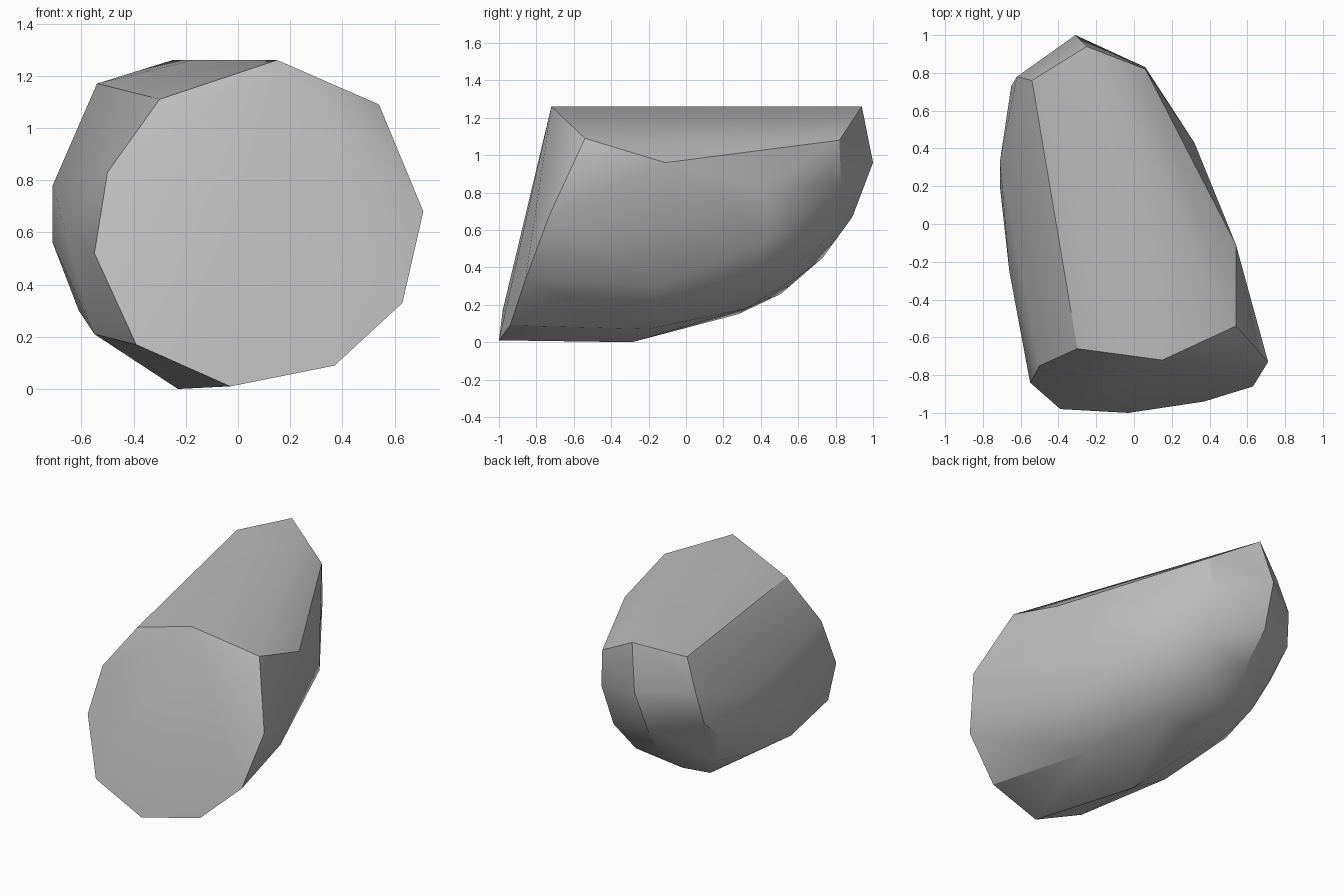
import bpy
import bmesh
import math

default_cube = bpy.data.objects.get("Cube")
if default_cube:
    bpy.data.objects.remove(default_cube, do_unlink=True)


def make_material(name, grey):
    """Flat neutral colour, the same in viewport and render."""
    material = bpy.data.materials.new(name)
    material.use_nodes = True
    colour = (grey, grey, grey, 1)
    material.diffuse_color = colour
    shader = next(n for n in material.node_tree.nodes if n.type == 'BSDF_PRINCIPLED')
    shader.inputs["Base Color"].default_value = colour
    return material


def convex_stone(name, outlines, material, sharp_angle):
    """Wrap the corner outlines in one convex skin and keep its hard edges."""
    bm = bmesh.new()
    corners = [bm.verts.new(corner) for outline in outlines for corner in outline]
    wrapped = bmesh.ops.convex_hull(bm, input=corners)
    unused = set(wrapped["geom_interior"]) | set(wrapped["geom_unused"])
    loose = [item for item in unused if isinstance(item, bmesh.types.BMVert)]
    bmesh.ops.delete(bm, geom=loose, context='VERTS')
    bmesh.ops.recalc_face_normals(bm, faces=bm.faces)

    mesh = bpy.data.meshes.new(name)
    bm.to_mesh(mesh)
    bm.free()
    mesh.materials.append(material)

    stone = bpy.data.objects.new(name, mesh)
    bpy.context.collection.objects.link(stone)
    bpy.ops.object.select_all(action='DESELECT')
    stone.select_set(True)
    bpy.context.view_layer.objects.active = stone
    bpy.ops.object.shade_smooth_by_angle(angle=math.radians(sharp_angle))
    return stone


# Rim of the broad, slanted front face
front_rim = [
    (-.3, -.66, 1.11), (.15, -.72, 1.26), (.54, -.54, 1.09), (.71, -.73, .68),
    (.63, -.86, .33), (.37, -.94, .09), (-.03, -1, .01), (-.39, -.98, .17),
    (-.55, -.84, .52), (-.5, -.75, .83),
]

# Ridge along the top and down the middle of the back
back_ridge = [
    (-.17, .5, 1.26), (-.25, .94, 1.26), (-.31, 1, .96),
    (-.33, .89, .67), (-.3, .73, .45), (-.33, .51, .26),
]

# Back edge on the left and on the right
back_left_edge = [
    (.06, .82, 1.08), (.06, .83, .84), (.03, .74, .55), (-.04, .6, .35),
]
back_right_edge = [
    (-.54, .76, 1.17), (-.62, .78, .95), (-.65, .73, .73),
    (-.66, .55, .57), (-.57, .48, .36),
]

# Bulge of the two flanks
left_flank = [
    (.54, -.11, .96), (.32, .43, .84), (.31, .44, .56),
    (.2, .4, .34), (.42, -.14, .3),
]
right_flank = [
    (-.66, -.25, .6), (-.71, .33, .78), (-.71, .2, .56), (-.61, .17, .3),
]

# Rounded underside
underside = [
    (-.55, -.35, .21), (-.23, -.29, 0), (.2, -.2, .07),
    (0, .32, .18), (-.38, .28, .15),
]

stone_grey = make_material("stone grey", .5)
convex_stone(
    "stone_chunk",
    [front_rim, back_ridge, back_left_edge, back_right_edge,
     left_flank, right_flank, underside],
    stone_grey,
    sharp_angle=30,
)
